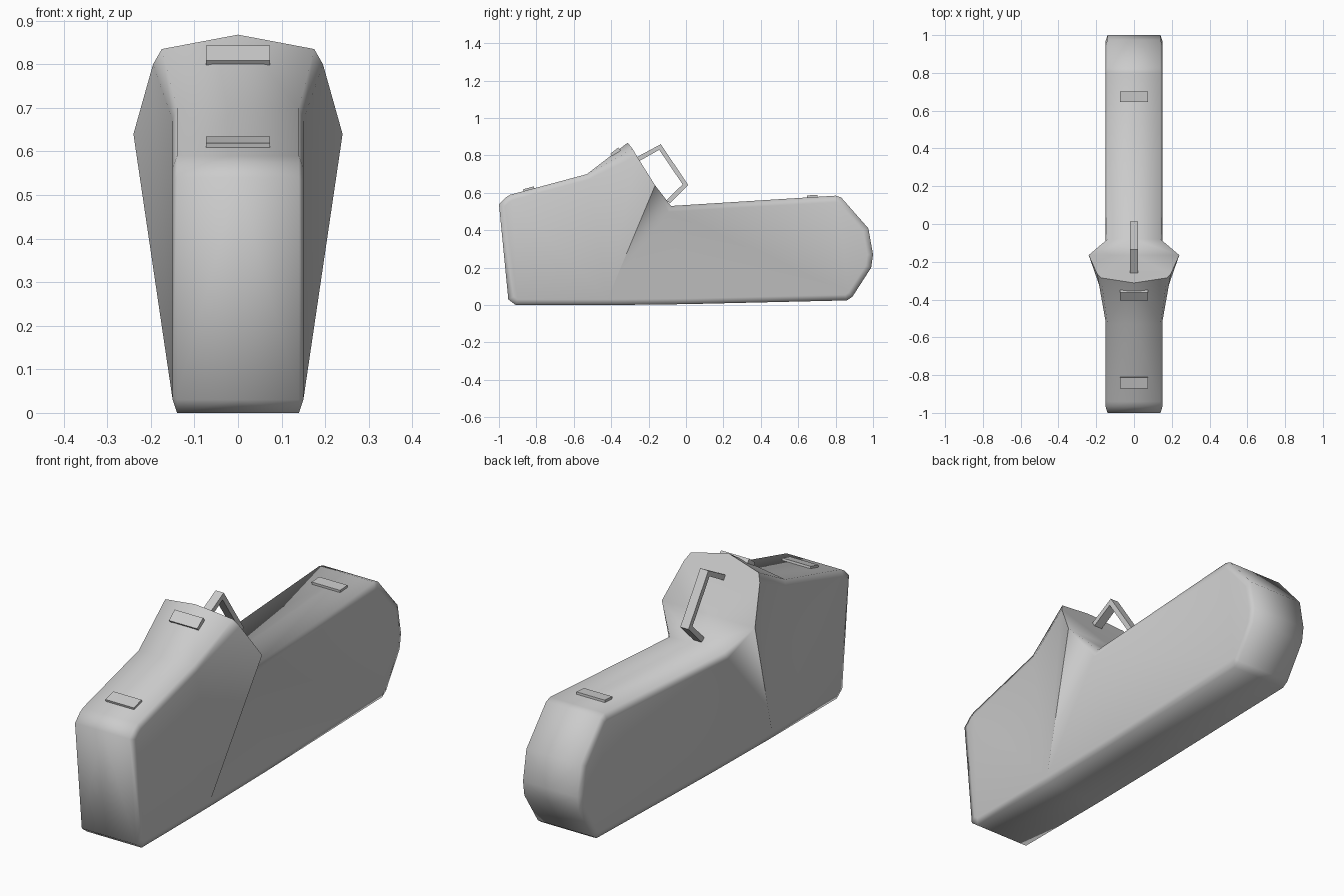
import bpy, bmesh, math
from mathutils import Vector

cube = bpy.data.objects.get("Cube")
if cube:
    bpy.data.objects.remove(cube, do_unlink=True)

grey = bpy.data.materials.new("light_grey")
grey.use_nodes = True
colour = (0.6, 0.6, 0.6, 1)
grey.diffuse_color = colour
grey.node_tree.nodes["Principled BSDF"].inputs["Base Color"].default_value = colour


def finish(name, bm):
    """Turn a bmesh into a named object with the shared material."""
    bmesh.ops.recalc_face_normals(bm, faces=bm.faces)
    mesh = bpy.data.meshes.new(name)
    bm.to_mesh(mesh)
    bm.free()
    mesh.materials.append(grey)
    obj = bpy.data.objects.new(name, mesh)
    bpy.context.collection.objects.link(obj)
    return obj


# Body: side outline (y, z), running along the bottom, up the back, over the hump
WIDTH, CHAMFER, ROUND = 0.15, 0.01, 0.03
outline = [Vector(p) for p in (
    (-0.95, 0.03), (-0.91, 0), (-0.42, 0), (0, 0.005), (0.86, 0.025),
    (0.89, 0.045), (0.99, 0.20), (1, 0.27), (0.975, 0.41), (0.83, 0.575),
    (0.80, 0.585), (-0.08, 0.53), (-0.165, 0.64), (-0.265, 0.80),
    (-0.285, 0.835), (-0.53, 0.70), (-0.94, 0.59), (-0.965, 0.575), (-1, 0.54))]
FOOT, NOTCH, BULGE, SHOULDER, CREST, BROW = 2, 11, 12, 13, 14, 15
hump_width = {BULGE: 0.24, SHOULDER: 0.195, CREST: 0.175}
count = len(outline)


def inset(i):
    """Outline point moved inward by the rounding distance."""
    p, a, b = outline[i], outline[i - 1], outline[(i + 1) % count]
    d1, d2 = (p - a).normalized(), (b - p).normalized()
    n1, n2 = Vector((-d1.y, d1.x)), Vector((-d2.y, d2.x))
    return p + (n1 + n2) * ROUND / (1 + n1.dot(n2))


bm = bmesh.new()
middle = [bm.verts.new((0, p.x, p.y)) for p in outline]
middle[CREST].co = (0, -0.312, 0.868)
for s in (-1, 1):
    edge, side = [], []
    for i, p in enumerate(outline):
        if i in hump_width:
            v = bm.verts.new((s * hump_width[i], p.x, p.y))
            edge.append(v)
            side.append(v)
        else:
            q = inset(i)
            edge.append(bm.verts.new((s * (WIDTH - CHAMFER), p.x, p.y)))
            side.append(bm.verts.new((s * WIDTH, q.x, q.y)))
    for i in range(count):
        j = (i + 1) % count
        bm.faces.new((middle[i], middle[j], edge[j], edge[i]))
        rim = list(dict.fromkeys((edge[i], edge[j], side[j], side[i])))
        if len(rim) > 2:
            bm.faces.new(rim)
    # Side panels: rear flank, front flank and the facets of the hump
    bm.faces.new(side[FOOT:NOTCH + 1])
    bm.faces.new(side[BROW:] + side[:FOOT + 1])
    for tri in ((FOOT, NOTCH, BULGE), (FOOT, BULGE, SHOULDER),
                (FOOT, SHOULDER, BROW), (SHOULDER, CREST, BROW)):
        bm.faces.new([side[k] for k in tri])
    # Hard creases around the hump
    for a, b in ((FOOT, BULGE), (BULGE, SHOULDER), (SHOULDER, CREST)):
        bm.edges.get((side[a], side[b])).smooth = False
    bm.edges.get((middle[CREST], edge[CREST])).smooth = False
for f in bm.faces:
    f.smooth = True
finish("body", bm)

# Handle: square-section bracket on the rear of the hump
bracket = ((-0.265, 0.79), (-0.135, 0.86), (0.012, 0.642), (-0.085, 0.545),
           (-0.105, 0.56), (-0.018, 0.645), (-0.143, 0.83), (-0.25, 0.77))
bm = bmesh.new()
rings = [[bm.verts.new((x, y, z)) for y, z in bracket] for x in (-0.021, 0.021)]
n = len(bracket)
for i in range(n):
    j = (i + 1) % n
    bm.faces.new((rings[0][i], rings[0][j], rings[1][j], rings[1][i]))
for ring in rings:
    for i in range(3):
        bm.faces.new((ring[i], ring[i + 1], ring[6 - i], ring[7 - i]))
finish("handle", bm)


# Small raised plates lying on the sloping top
def plate(name, y, z, length, slope):
    bm = bmesh.new()
    bmesh.ops.create_cube(bm, size=1)
    bmesh.ops.scale(bm, vec=(0.146, length, 0.02), verts=bm.verts)
    obj = finish(name, bm)
    obj.location = (0, y, z)
    obj.rotation_euler.x = math.radians(slope)


plate("hump_plate", -0.377, 0.818, 0.055, 38)
plate("front_plate", -0.84, 0.617, 0.06, 15)
plate("rear_plate", 0.675, 0.578, 0.055, 3.5)
